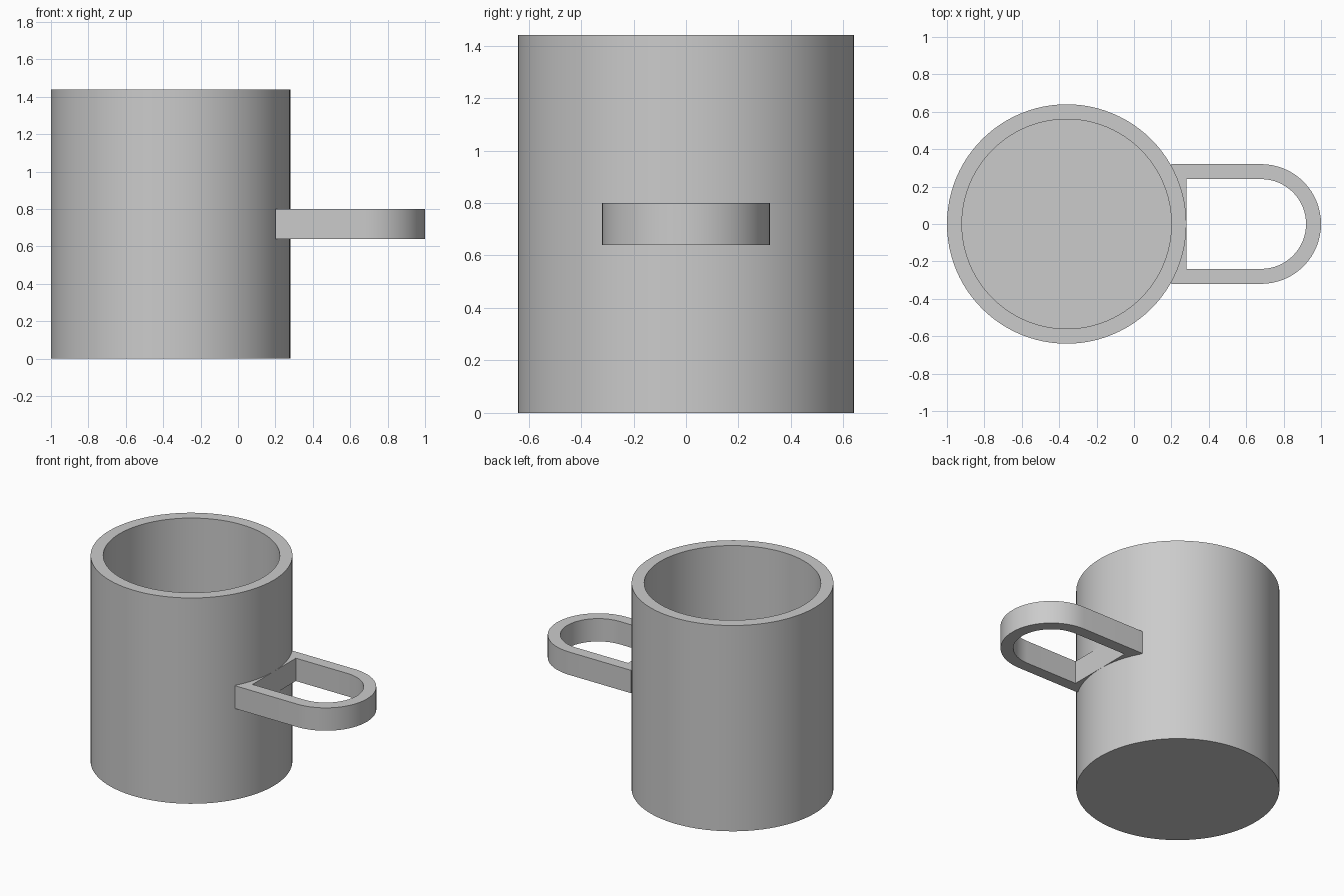
import bpy, bmesh, math

cube = bpy.data.objects.get("Cube")
if cube:
    bpy.data.objects.remove(cube, do_unlink=True)

grey = bpy.data.materials.new("light grey")
grey.use_nodes = True
colour = (0.6, 0.6, 0.6, 1)
grey.diffuse_color = colour
grey.node_tree.nodes["Principled BSDF"].inputs["Base Color"].default_value = colour

HEIGHT, RADIUS, WALL = 1.44, 0.64, 0.08
CUP_X = -0.36


def finish(name, bm):
    """Turn a bmesh into a grey object with smooth curves and sharp edges."""
    bmesh.ops.recalc_face_normals(bm, faces=bm.faces)
    mesh = bpy.data.meshes.new(name)
    bm.to_mesh(mesh)
    bm.free()
    mesh.materials.append(grey)
    obj = bpy.data.objects.new(name, mesh)
    bpy.context.collection.objects.link(obj)
    bpy.ops.object.select_all(action="DESELECT")
    obj.select_set(True)
    bpy.context.view_layer.objects.active = obj
    bpy.ops.object.shade_smooth_by_angle(angle=math.radians(30))
    return obj


def ring(bm, radius, z, count=96):
    steps = [2 * math.pi * i / count for i in range(count)]
    return [bm.verts.new((radius * math.cos(a), radius * math.sin(a), z)) for a in steps]


def bridge(bm, a, b):
    for i in range(len(a)):
        j = (i + 1) % len(a)
        bm.faces.new((a[i], a[j], b[j], b[i]))


# Hollow cup: outer wall, rim, inner wall and floor
bm = bmesh.new()
inner = RADIUS - WALL
profile = [(RADIUS, 0), (RADIUS, HEIGHT), (inner, HEIGHT), (inner, WALL)]
rings = [ring(bm, r, z) for r, z in profile]
for a, b in zip(rings, rings[1:]):
    bridge(bm, a, b)
bm.faces.new(rings[0])
bm.faces.new(rings[-1])
finish("cup", bm).location.x = CUP_X


# Flat D-shaped handle with a back bar against the cup
def d_outline(bm, back, half, z, arc_x=0.68, count=32):
    points = [(back, -half)]
    for i in range(count + 1):
        a = math.pi * (i / count - 0.5)
        points.append((arc_x + half * math.cos(a), half * math.sin(a)))
    points.append((back, half))
    return [bm.verts.new((x, y, z)) for x, y in points]


bm = bmesh.new()
low, high = 0.64, 0.80
loops = [d_outline(bm, 0.20, 0.32, low), d_outline(bm, 0.20, 0.32, high),
         d_outline(bm, 0.28, 0.24, high), d_outline(bm, 0.28, 0.24, low)]
for i in range(4):
    bridge(bm, loops[i], loops[(i + 1) % 4])
finish("handle", bm)
